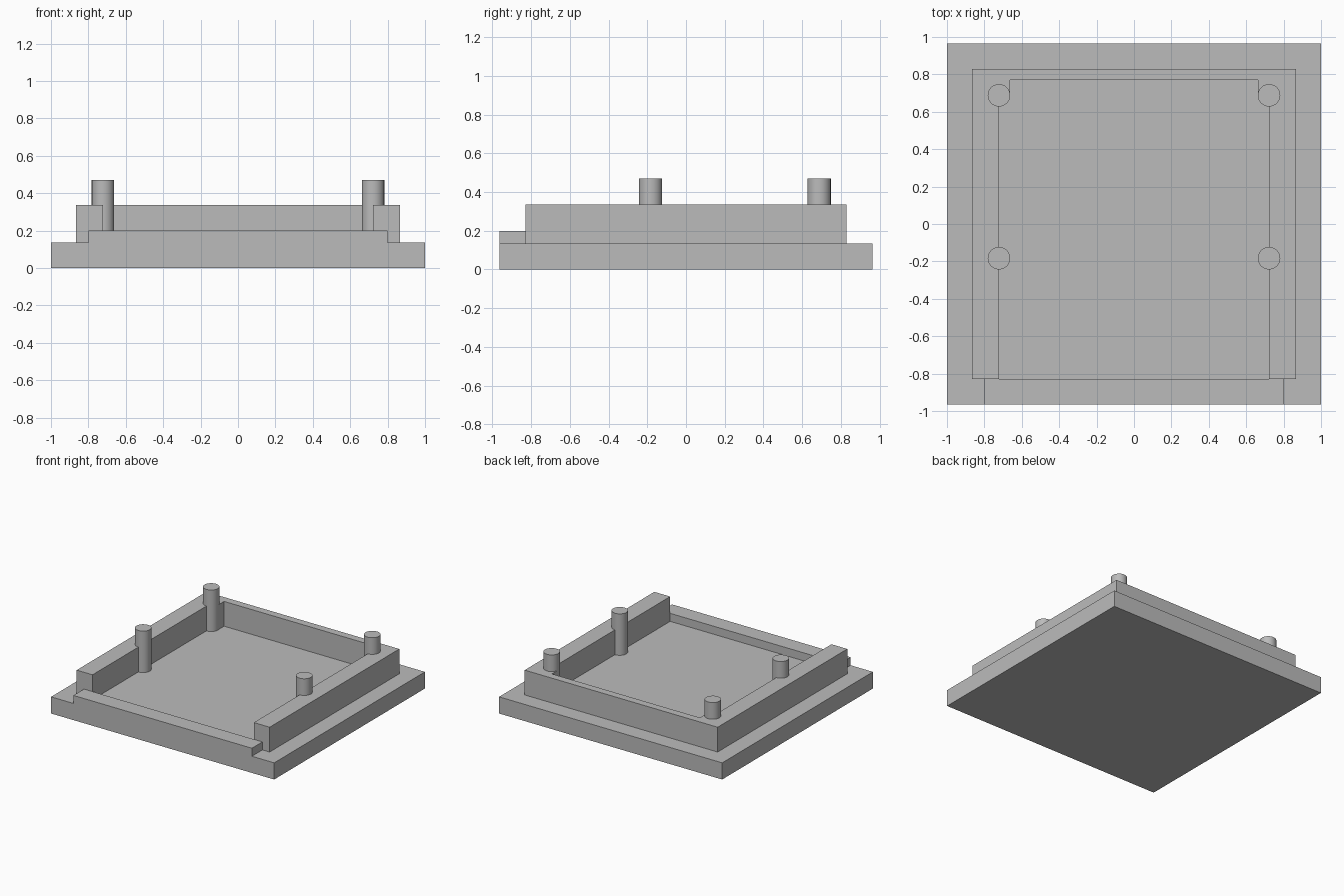
import bpy
import bmesh

cube = bpy.data.objects.get("Cube")
if cube:
    bpy.data.objects.remove(cube, do_unlink=True)

FLOOR, LIP_TOP, WALL_TOP, PIN_TOP = 0.135, 0.2, 0.336, 0.471
PIN_X, PIN_R = 0.722, 0.06

grey = bpy.data.materials.new("plain grey")
grey.use_nodes = True
grey.diffuse_color = (0.5, 0.5, 0.5, 1)
grey.node_tree.nodes["Principled BSDF"].inputs["Base Color"].default_value = (0.5, 0.5, 0.5, 1)


def prism(name, outline, z0, z1):
    """Extrude a flat xy outline from z0 up to z1."""
    bm = bmesh.new()
    face = bm.faces.new([bm.verts.new((x, y, z0)) for x, y in outline])
    top = bmesh.ops.extrude_face_region(bm, geom=[face])["geom"]
    for v in top:
        if isinstance(v, bmesh.types.BMVert):
            v.co.z = z1
    bmesh.ops.recalc_face_normals(bm, faces=bm.faces)
    mesh = bpy.data.meshes.new(name)
    bm.to_mesh(mesh)
    bm.free()
    mesh.materials.append(grey)
    obj = bpy.data.objects.new(name, mesh)
    bpy.context.collection.objects.link(obj)
    return obj


def rectangle(hx, y0, y1):
    return [(-hx, y0), (hx, y0), (hx, y1), (-hx, y1)]


def fuse(body, part):
    """Union a part into the body and drop the leftover."""
    mod = body.modifiers.new("union", "BOOLEAN")
    mod.operation, mod.solver, mod.object = "UNION", "EXACT", part
    bpy.context.view_layer.objects.active = body
    bpy.ops.object.modifier_apply(modifier=mod.name)
    bpy.data.objects.remove(part, do_unlink=True)


# Base plate with a raised front lip
tray = prism("tray", rectangle(1, -0.965, 0.965), 0, FLOOR)
fuse(tray, prism("front_lip", rectangle(0.8, -0.965, -0.83), 0.05, LIP_TOP))

# U-shaped wall, open at the front, thickened at the back corners
half = [(0.865, 0.83), (0.865, -0.83), (0.723, -0.83),
        (0.723, 0.688), (0.663, 0.688), (0.663, 0.769)]
outline = half + [(-x, y) for x, y in reversed(half)]
fuse(tray, prism("wall", outline, 0.05, WALL_TOP))

# Four round locating pins
for side, x in (("left", PIN_X), ("right", -PIN_X)):
    for end, y in (("back", 0.688), ("front", -0.183)):
        bpy.ops.mesh.primitive_cylinder_add(
            vertices=48, radius=PIN_R, depth=PIN_TOP - FLOOR,
            location=(x, y, (PIN_TOP + FLOOR) / 2))
        pin = bpy.context.object
        pin.name = f"{end}_{side}_pin"
        pin.data.materials.append(grey)
        bpy.ops.object.shade_smooth_by_angle()
